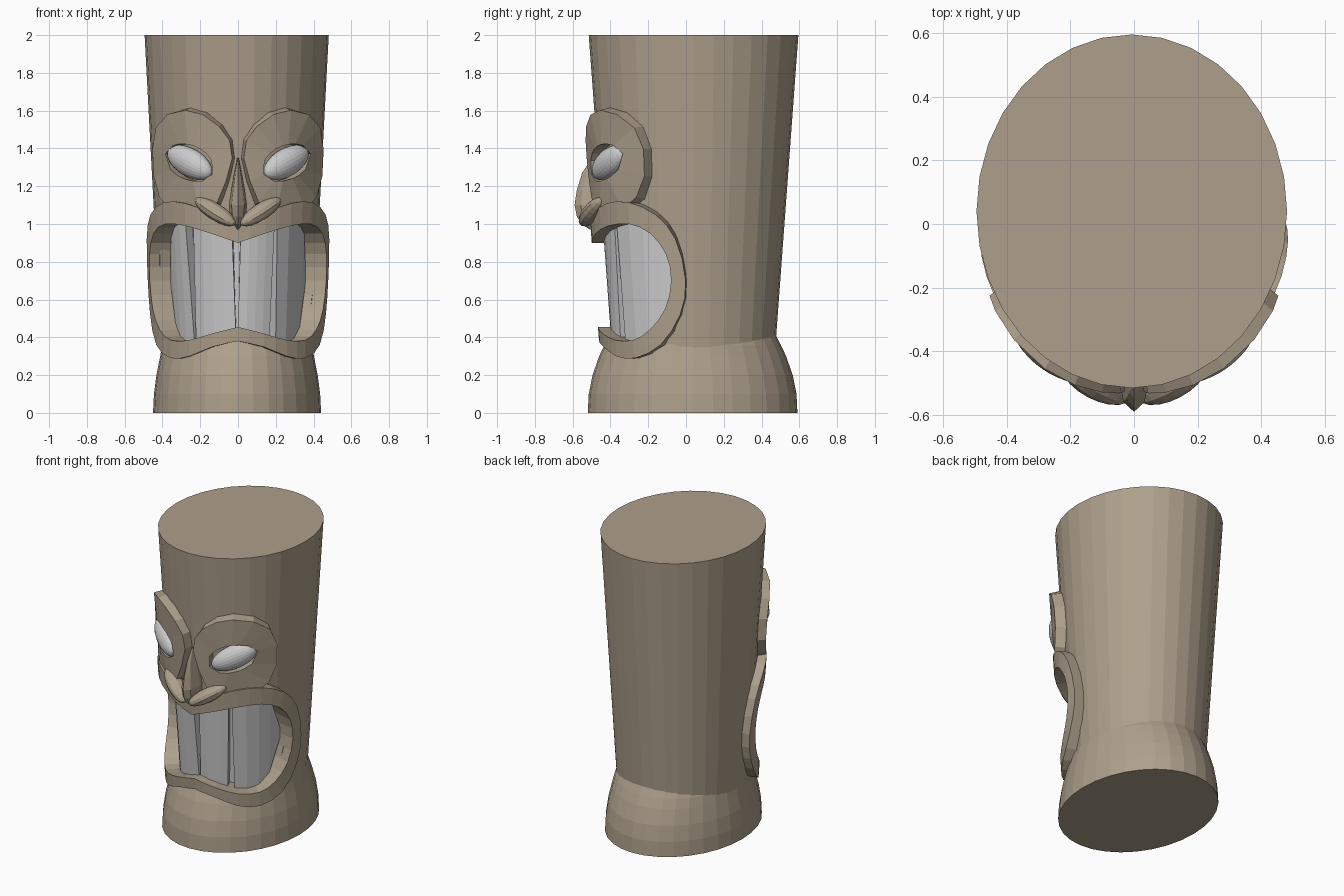
import bpy
from math import sin, cos, pi, asin, atan2, radians, hypot
from mathutils import Matrix

if "Cube" in bpy.data.objects:
    bpy.data.objects.remove(bpy.data.objects["Cube"])

CY = 0.035
wood = bpy.data.materials.new("wood")
wood.diffuse_color = (0.42, 0.35, 0.26, 1)
wood.use_nodes = True
wood.node_tree.nodes["Principled BSDF"].inputs["Base Color"].default_value = wood.diffuse_color
grey = bpy.data.materials.new("grey")
grey.diffuse_color = (0.55, 0.57, 0.58, 1)
grey.use_nodes = True
grey.node_tree.nodes["Principled BSDF"].inputs["Base Color"].default_value = grey.diffuse_color


def mesh(name, verts, faces, mat=wood):
    me = bpy.data.meshes.new(name)
    me.from_pydata(verts, [], faces)
    ob = bpy.data.objects.new(name, me)
    bpy.context.collection.objects.link(ob)
    me.materials.append(mat)
    import bmesh
    bm = bmesh.new()
    bm.from_mesh(me)
    bmesh.ops.recalc_face_normals(bm, faces=bm.faces)
    bm.to_mesh(me)
    bm.free()
    return ob


def rad(z):
    """Half-widths of the tapered cup at height z."""
    t = (z - 0.4) / 1.6
    return 0.403 + 0.0845 * t, 0.437 + 0.118 * t


def wrap(a, z, off):
    """Point on the cup at angle a from the front, pushed out by off."""
    rx, ry = rad(z)
    return ((rx + off) * sin(a), CY - (ry + off) * cos(a), z)


def loft(name, rings, n, cx, cy):
    v = [(cx + rx * cos(2 * pi * i / n), cy + ry * sin(2 * pi * i / n), z)
         for z, rx, ry in rings for i in range(n)]
    f = [(r * n + i, r * n + (i + 1) % n, (r + 1) * n + (i + 1) % n, (r + 1) * n + i)
         for r in range(len(rings) - 1) for i in range(n)]
    f += [tuple(range(n)), tuple(range(len(v) - n, len(v)))]
    return mesh(name, v, f)


def ring(name, outer, inner, lo, hi, bevel=1.0):
    """Wrapped frame between two outlines of (angle, z)."""
    n = len(outer)
    ca, cz = sum(p[0] for p in inner) / n, sum(p[1] for p in inner) / n
    top = [(ca + (a - ca) * bevel, cz + (z - cz) * bevel) for a, z in outer]
    loops = [(outer, lo), (top, hi), (inner, hi), (inner, lo)]
    v = [wrap(a, z, o) for pts, o in loops for a, z in pts]
    f = [(k * n + i, k * n + (i + 1) % n, (k + 1) % 4 * n + (i + 1) % n, (k + 1) % 4 * n + i)
         for k in range(4) for i in range(n)]
    return mesh(name, v, f)


def smooth(p):
    """Insert one Catmull-Rom midpoint between points of an open line."""
    q = [p[0]] + p + [p[-1]]
    out = []
    for i in range(1, len(q) - 2):
        out += [q[i], tuple((9 * (q[i][k] + q[i + 1][k]) - q[i - 1][k] - q[i + 2][k]) / 16
                            for k in (0, 1))]
    return out + [p[-1]]


def both(half):
    return half + [(-a, z) for a, z in reversed(half[1:-1])]


# Mouth outlines, right half, as (angle, z)
lip_out = [(0, 1.0), (.3, 1.06), (.6, 1.11), (.9, 1.115), (1.2, 1.05), (1.4, .92), (1.5, .7),
           (1.44, .52), (1.22, .36), (.9, .29), (.6, .3), (.3, .35), (0, .38)]
lip_in = [(0, .9), (.3, .95), (.6, .99), (.9, 1.0), (1.14, .95), (1.3, .84), (1.35, .7),
          (1.28, .55), (1.1, .44), (.88, .385), (.6, .385), (.3, .42), (0, .455)]


def height(line, a):
    a = abs(a)
    for (a0, z0), (a1, z1) in zip(line, line[1:]):
        if a <= a1:
            return z0 + (z1 - z0) * (a - a0) / (a1 - a0)
    return line[-1][1]


def slab(name, left, right, n, lo, hi, pad, mat, curve=0.0):
    """Wrapped block filling the mouth; left/right are (bottom, top) angles."""
    v, f = [], []
    for i in range(n + 1):
        t = i / n
        ab, at = (left[k] + (right[k] - left[k]) * t for k in (0, 1))
        zb = height(lip_in[:5:-1], ab) - pad
        zt = height(lip_in[:7], at) + pad
        v += [wrap(ab, zb, lo), wrap(at, zt, lo),
              wrap(at, zt, hi - curve * sin(at) ** 2), wrap(ab, zb, hi - curve * sin(ab) ** 2)]
    for i in range(n):
        f += [(4 * i + k, 4 * i + (k + 1) % 4, 4 * i + 4 + (k + 1) % 4, 4 * i + 4 + k)
              for k in range(4)]
    f += [(0, 1, 2, 3), tuple(range(4 * n, 4 * n + 4))]
    return mesh(name, v, f, mat)


# Cup body and flared base, with the mouth cut out
body = loft("cup_body", [(0.25, *rad(0.25)), (2, *rad(2))], 32, -0.007, 0.04)
base = loft("flared_base", [(0, .445, .555), (.1, .44, .55), (.2, .427, .53), (.3, .407, .495),
                            (.36, .396, .467), (.42, .37, .436), (.46, .33, .39)], 32, -0.005, CY)
cutter = slab("mouth_cutter", (-1.37, -1.37), (1.37, 1.37), 26, -0.12, 0.2, 0.03, wood)
cutter.hide_render = True
cutter.hide_set(True)
for ob in (body, base):
    m = ob.modifiers.new("mouth", 'BOOLEAN')
    m.operation, m.object, m.solver = 'DIFFERENCE', cutter, 'EXACT'

# Lips
ring("lips", both(smooth(lip_out)), both(smooth(lip_in)), -0.13, 0.06)

# Teeth and the gum plate behind them
slab("tooth_backing", (-1.34, -1.34), (1.34, 1.34), 24, -0.16, -0.08, 0.01, grey)
teeth = [((-1.34, -1.34), (-.656, -.752)), ((-.624, -.61), (-.03, -.07)),
         ((0, .03), (.443, .48)), ((.546, .523), (1.34, 1.34))]
for i, (l, r) in enumerate(teeth):
    slab(f"tooth_{i + 1}", l, r, 4, -0.12, -0.005, 0.01, grey, 0.05)


def ball(name, loc, size, yaw, tilt, mat, seg, rings):
    bpy.ops.mesh.primitive_uv_sphere_add(segments=seg, ring_count=rings)
    ob = bpy.context.object
    ob.name = name
    ob.data.materials.append(mat)
    # poles run along the long axis
    ob.data.transform(Matrix.Translation(loc) @ Matrix.Rotation(yaw, 4, 'Z')
                      @ Matrix.Rotation(-tilt, 4, 'Y') @ Matrix.Diagonal((*size, 1))
                      @ Matrix.Rotation(pi / 2, 4, 'Y'))


# Eye surrounds, eyeballs and nostrils, mirrored left and right
EX, EZ, TILT = 0.255, 1.325, radians(25)
plate = [(.015, 1.35), (.03, 1.45), (.09, 1.53), (.18, 1.595), (.28, 1.62), (.38, 1.595),
         (.44, 1.52), (.457, 1.4), (.45, 1.25), (.42, 1.13), (.36, 1.06), (.2, 1.05),
         (.1, 1.1), (.05, 1.22)]
for s, side in ((1, "right"), (-1, "left")):
    outer, hole = [], []
    for x, z in plate:
        p = atan2(z - EZ, x - EX)
        r = .135 * .09 / hypot(.09 * cos(p - TILT), .135 * sin(p - TILT))
        hx, hz = EX + r * cos(p), EZ + r * sin(p)
        outer.append((s * asin(x / (rad(z)[0] + .05)), z))
        hole.append((s * asin(hx / (rad(hz)[0] + .05)), hz))
    ring(f"eye_surround_{side}", outer, hole, -0.03, 0.055, 0.94)
    ball(f"eyeball_{side}", (s * EX, -.405, EZ), (.15, .06, .075),
         s * radians(35), s * TILT, grey, 24, 16)
    ball(f"nostril_{side}", (s * .12, -.495, 1.065), (.135, .055, .045),
         s * radians(28), s * radians(30), wood, 12, 10)

# Nose ridge
loft("nose", [(1.35, .004, .02), (1.27, .02, .072), (1.18, .036, .1), (1.1, .048, .112),
              (1.04, .042, .1), (1.0, .025, .075), (.97, .006, .03)], 8, 0, -0.478)
